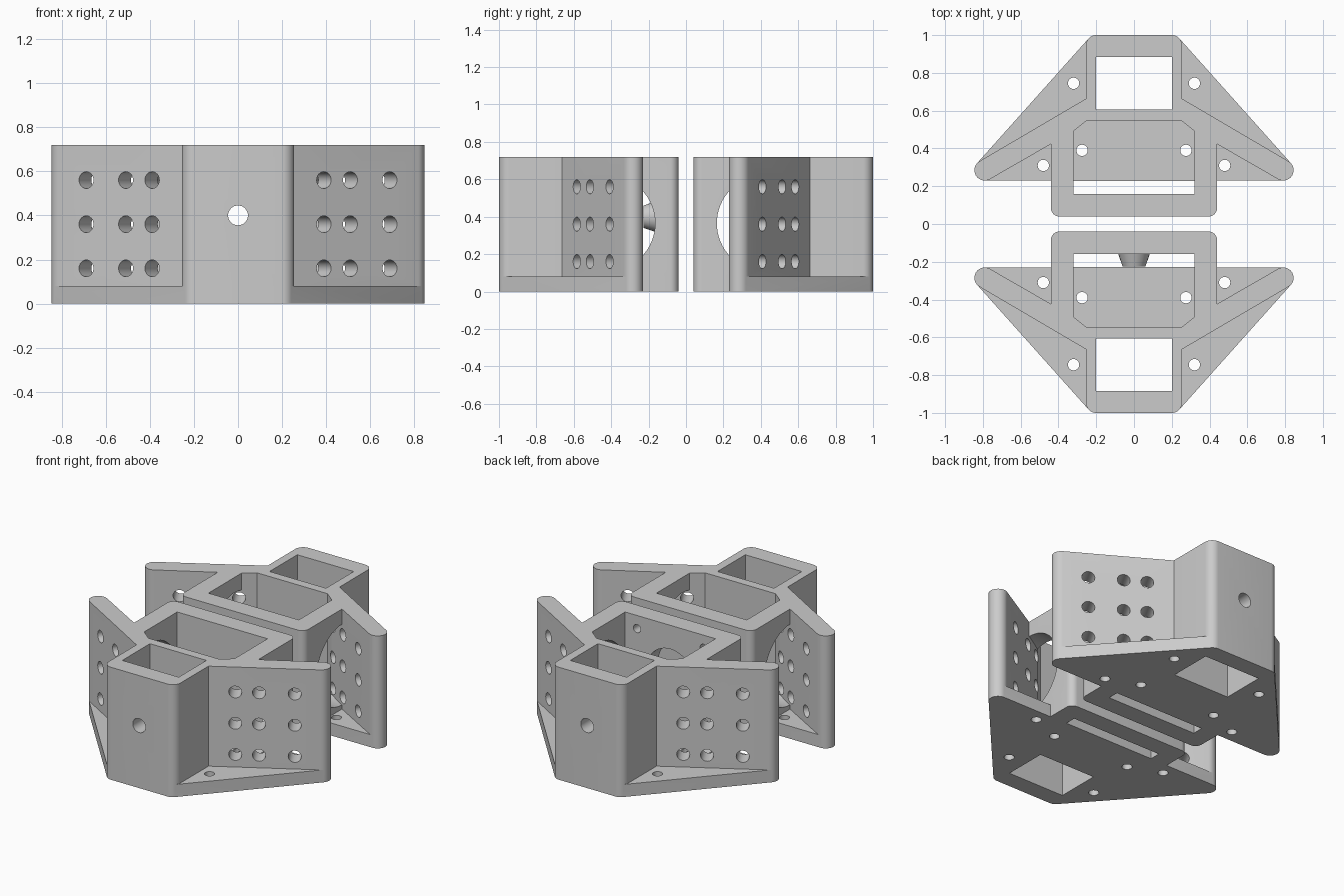
import bpy, bmesh, math
from mathutils import Matrix, Vector

cube = bpy.data.objects.get("Cube")
if cube:
    bpy.data.objects.remove(cube, do_unlink=True)

H, FLOOR, AXLE = 0.72, 0.08, 0.4
grey = bpy.data.materials.new("light grey plastic")
grey.use_nodes = True
grey.diffuse_color = (0.6, 0.6, 0.6, 1)
grey.node_tree.nodes["Principled BSDF"].inputs["Base Color"].default_value = (0.6, 0.6, 0.6, 1)


def finish(name, bm):
    bmesh.ops.recalc_face_normals(bm, faces=bm.faces)
    mesh = bpy.data.meshes.new(name)
    bm.to_mesh(mesh)
    bm.free()
    mesh.materials.append(grey)
    ob = bpy.data.objects.new(name, mesh)
    bpy.context.collection.objects.link(ob)
    return ob


def prism(name, pts, z0, z1):
    """Vertical extrusion of a plan outline."""
    bm = bmesh.new()
    face = bm.faces.new([bm.verts.new((x, y, z0)) for x, y in pts])
    new = bmesh.ops.extrude_face_region(bm, geom=[face])["geom"]
    bmesh.ops.translate(bm, vec=(0, 0, z1 - z0),
                        verts=[v for v in new if isinstance(v, bmesh.types.BMVert)])
    return finish(name, bm)


def rod(name, a, b, r1, r2=None, sides=32, trim=None):
    """Cylinder or cone from a to b, optionally trimmed by a plane."""
    a, b = Vector(a), Vector(b)
    turn = (b - a).to_track_quat('Z', 'Y').to_matrix().to_4x4()
    bm = bmesh.new()
    bmesh.ops.create_cone(bm, cap_ends=True, segments=sides, radius1=r1,
                          radius2=r1 if r2 is None else r2, depth=(b - a).length,
                          matrix=Matrix.Translation((a + b) / 2) @ turn)
    if trim:
        cut = bmesh.ops.bisect_plane(bm, geom=bm.verts[:] + bm.edges[:] + bm.faces[:],
                                     plane_co=trim[0], plane_no=trim[1], clear_outer=True)
        edges = [e for e in cut["geom_cut"] if isinstance(e, bmesh.types.BMEdge)]
        bmesh.ops.contextual_create(bm, geom=edges)
    return finish(name, bm)


def combine(ob, tool, operation='DIFFERENCE'):
    mod = ob.modifiers.new("combine", 'BOOLEAN')
    mod.operation, mod.solver, mod.object = operation, 'EXACT', tool
    bpy.context.view_layer.objects.active = ob
    bpy.ops.object.modifier_apply(modifier=mod.name)
    bpy.data.objects.remove(tool, do_unlink=True)


def arc(cx, cy, r, start, end):
    return [(cx + r * math.cos(math.radians(t)), cy + r * math.sin(math.radians(t)))
            for t in range(start, end + 1, 10)]


def both_sides(half):
    return half + [(-x, y) for x, y in reversed(half)]


def box(x, y0, y1):
    return [(-x, y0), (x, y0), (x, y1), (-x, y1)]


# Plan outlines: wide base plate, and full-height walls with angled wings
TIP, TOWER = (0.79, 0.285, 0.055), (0.2, 0.945, 0.055)
box_corner = arc(0.395, 0.085, 0.045, -90, 0)
base_plan = both_sides(box_corner + [(0.44, 0.23)] + arc(*TIP, -90, 40) + arc(*TOWER, 40, 90))
wall_plan = both_sides(box_corner + [(0.44, 0.423)] + arc(*TIP, -120, 60)
                       + [(0.255, 0.663)] + arc(*TOWER, 0, 90))
rear = prism("rear_bracket", wall_plan, 0, H)
combine(rear, prism("base_plate", base_plan, 0, FLOOR), 'UNION')

# Main pocket, floor slot and tower shaft
pocket = both_sides([(0.32, 0.158), (0.32, 0.492), (0.25, 0.548)])
combine(rear, prism("pocket", pocket, FLOOR, 1))
combine(rear, prism("slot", box(0.32, 0.158, 0.228), -0.1, 0.2))
combine(rear, prism("shaft", box(0.2, 0.605, 0.885), -0.1, 1))

normal = Vector((0.5, 0.866, 0))
for s in (1, -1):
    out = Vector((s * normal.x, normal.y, 0))
    # Large round opening in the side wall, stopping at the wing
    combine(rear, rod("side_opening", (s * 0.3, 0.422, 0.365), (s * 0.48, 0.422, 0.365), 0.257,
                      sides=64, trim=((s * 0.44, 0.421, 0), out)))
    # Screw holes in the base
    for x, y in ((0.32, 0.745), (0.48, 0.31), (0.275, 0.39)):
        combine(rear, rod("base_hole", (s * x, y, -0.1), (s * x, y, 0.12), 0.03, sides=24))
    # Grid of holes through each wing
    for x in (0.39, 0.51, 0.69):
        for z in (0.16, 0.36, 0.56):
            p = Vector((s * x, 0.663 - (x - 0.255) * 0.577, z))
            combine(rear, rod("wing_hole", p + out * 0.08, p - out * 0.15, 0.038, sides=24))

# Mirrored front bracket
front = rear.copy()
front.data = rear.data.copy()
front.name = "front_bracket"
bpy.context.collection.objects.link(front)
front.data.transform(Matrix.Diagonal((1, -1, 1, 1)))
front.data.flip_normals()

# Conical boss on the front bracket, motor mount holes on the rear one
combine(front, rod("boss", (0, -0.14, AXLE), (0, -0.226, AXLE), 0.09, 0.06), 'UNION')
combine(rear, rod("motor_opening", (0, 0, AXLE), (0, 0.2, AXLE), 0.168, sides=48))
for x in (-0.236, 0.236):
    for z in (-0.236, 0.236):
        combine(rear, rod("motor_hole", (x, 0, AXLE + z), (x, 0.2, AXLE + z), 0.026, sides=24))

# Axle hole through every cross wall
for ob, s in ((rear, 1), (front, -1)):
    combine(ob, rod("axle_hole", (0, 0, AXLE), (0, s * 1.1, AXLE), 0.045))
    bpy.ops.object.select_all(action='DESELECT')
    ob.select_set(True)
    bpy.context.view_layer.objects.active = ob
    bpy.ops.object.shade_smooth_by_angle(angle=math.radians(25))
